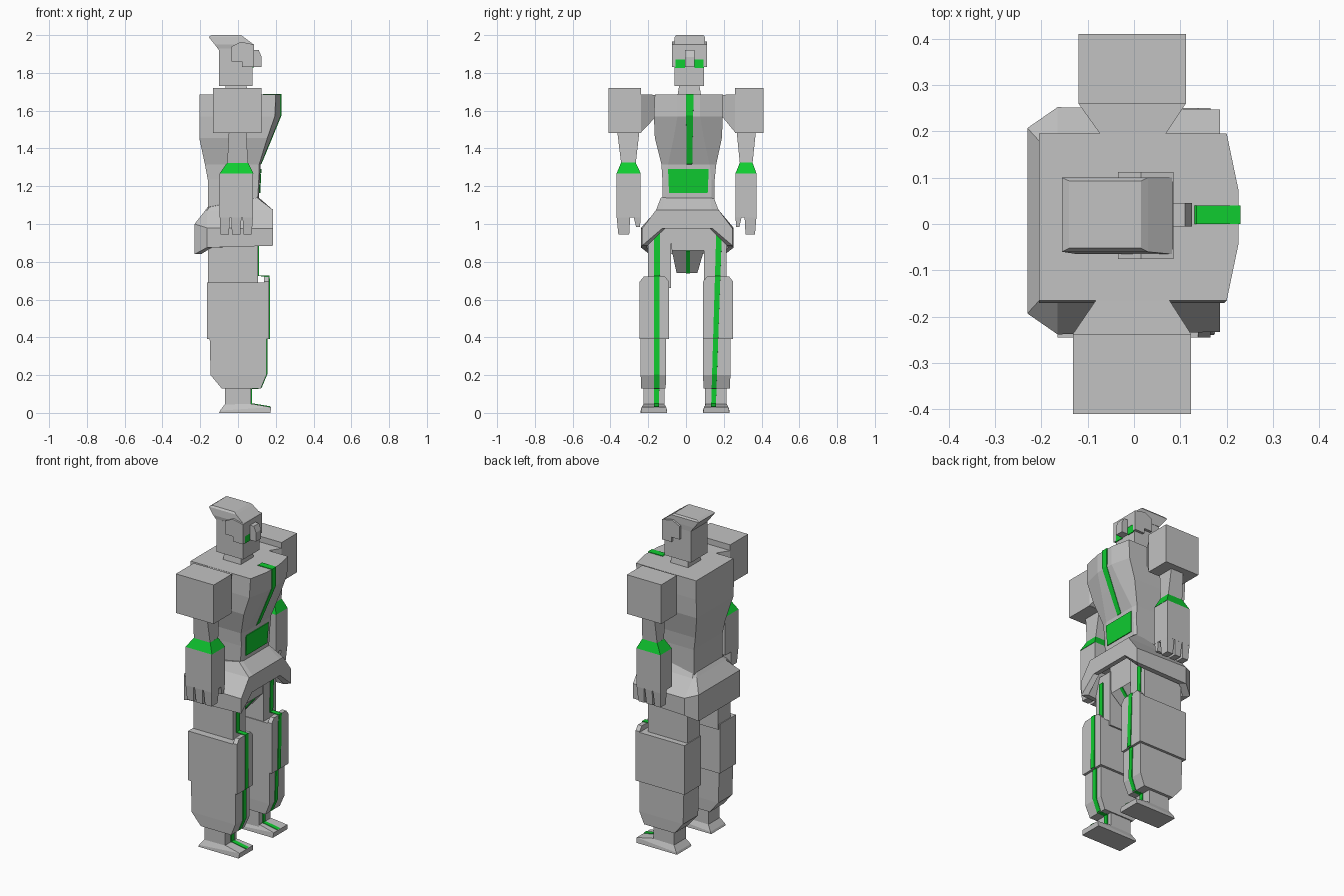
import bpy, bmesh


def material(name, rgb):
    m = bpy.data.materials.new(name)
    m.diffuse_color = (*rgb, 1)
    return m


GREY = material("armour grey", (0.54, 0.54, 0.54))
GREEN = material("glow green", (0.005, 0.61, 0.03))


def loft(name, rings, mat=GREY, f=None):
    """Skin a closed solid through rings of equal point count."""
    bm = bmesh.new()
    vs = [[bm.verts.new(f(*p) if f else p) for p in r] for r in rings]
    n = len(rings[0])
    for a, b in zip(vs, vs[1:]):
        for i in range(n):
            j = (i + 1) % n
            bm.faces.new((a[i], a[j], b[j], b[i]))
    bm.faces.new(vs[0][::-1])
    bm.faces.new(vs[-1])
    bmesh.ops.recalc_face_normals(bm, faces=bm.faces)
    me = bpy.data.meshes.new(name)
    bm.to_mesh(me)
    bm.free()
    me.materials.append(mat)
    ob = bpy.data.objects.new(name, me)
    bpy.context.collection.objects.link(ob)
    return ob


def rect(z, x0, x1, y0, y1):
    return [(x0, y0, z), (x1, y0, z), (x1, y1, z), (x0, y1, z)]


def block(name, *sections, mat=GREY, f=None):
    """Stack of rectangles, each (z, x0, x1, y0, y1)."""
    return loft(name, [rect(*s) for s in sections], mat, f)


def box(name, x, y, z, mat=GREY, f=None):
    return block(name, (z[0], *x, *y), (z[1], *x, *y), mat=mat, f=f)


def prism(name, pts, y0, y1):
    """Side profile in x, z extruded across y."""
    return loft(name, [[(x, y, z) for x, z in pts] for y in (y0, y1)])


def ribbon(name, path, top, bottom, dx=0.005, dz=0.004):
    """Thin green stripe along an x, z path; y span runs from top to bottom."""
    za, zb = path[0][1], path[-1][1]
    rings = []
    for x, z in path:
        t = (za - z) / (za - zb)
        y0, y1 = (a + (b - a) * t for a, b in zip(top, bottom))
        rings.append([(x, y0, z), (x, y1, z), (x + dx, y1, z + dz), (x + dx, y0, z + dz)])
    loft(name, rings, GREEN)


# Torso: six-sided sections with a bulging chest
def torso_ring(z, xb, xs, xf, y0, y1, w):
    c = 0.015
    return [(xb, y0, z), (xs, y0, z), (xf, c - w, z), (xf, c + w, z), (xs, y1, z), (xb, y1, z)]


loft("torso", [torso_ring(*s) for s in (
    (1.07, -.16, .10, .108, -.125, .15, .12),
    (1.235, -.16, .11, .116, -.125, .152, .12),
    (1.315, -.175, .112, .12, -.13, .16, .11),
    (1.455, -.205, .155, .178, -.165, .19, .08),
    (1.57, -.205, .195, .225, -.17, .195, .06),
    (1.685, -.205, .20, .225, -.165, .195, .06))])
ribbon("chest_stripe", [(.13, 1.685), (.225, 1.684), (.225, 1.57), (.178, 1.455), (.12, 1.315)],
       (0, .04), (.003, .033))
ribbon("belly_panel", [(.119, 1.29), (.113, 1.165)], (-.095, .12), (-.09, .115), dz=0)


# Hip skirt: flared, hollow underneath, raised at the front centre
def skirt_ring(half):
    c = 0.007
    return [(x, c + y, z) for x, y, z in half] + [(x, c - y, z) for x, y, z in half[::-1]]


hem = [(.185, .135, .975), (.185, .24, .885), (-.165, .245, .875), (-.23, .2, .84)]
loft("hip_skirt", [skirt_ring(h) for h in (
    [(.11, .12, 1.14), (.10, .14, 1.14), (-.15, .14, 1.09), (-.16, .12, 1.09)],
    [(.185, .13, 1.075), (.185, .165, 1.075), (-.165, .165, 1.07), (-.175, .14, 1.07)],
    [(.185, .14, 1.04), (.185, .24, .975), (-.165, .245, .98), (-.23, .2, 1.0)],
    hem,
    [(x * .85, y * .88, z) for x, y, z in hem],
    [(x * .8, y * .7, 1.03) for x, y, z in hem])])
block("pelvis", (.74, -.08, 0, -.05, .06), (.86, -.14, .10, -.075, .095), (1.04, -.14, .10, -.09, .10))
ribbon("pelvis_stripe", [(.10, .86), (0, .74)], (0, .02), (0, .02), .004, -.003)

# Neck, head and flared crest
block("neck", (1.68, -.07, .05, -.045, .08), (1.74, -.065, .045, -.035, .07))
box("head", (-.10, .078), (-.062, .096), (1.73, 1.93))
block("head_crest", (1.92, -.10, .08, -.06, .098), (1.95, -.123, .083, -.065, .10),
      (1.99, -.155, .03, -.06, .10), (2.0, -.14, .015, -.052, .093))
box("brow", (.02, .085), (-.072, .11), (1.87, 1.95))
for side, y0, y1 in (("left", .092, .112), ("right", -.075, -.055)):
    prism(side + "_helmet_plate", [(-.035, 1.86), (.02, 1.86), (.02, 1.83), (.085, 1.83),
                                   (.085, 1.95), (.015, 1.965), (-.035, 1.94)], y0, y1)
prism("nose_guard", [(.07, 1.83), (.125, 1.83), (.125, 1.885), (.11, 1.92), (.07, 1.92)], -.005, .045)
for side, y in (("left", (.045, .095)), ("right", (-.062, -.005))):
    box(side + "_eye", (.076, .083), y, (1.825, 1.87), GREEN)


# Arms: modelled on +y, the other one is mirrored and slightly broader
def keep(x, y, z):
    return (x, y, z)


def other(x, y, z):
    return (x * 1.1, -(.41 - (.41 - y) * 1.15), z)


for side, f in (("left", keep), ("right", other)):
    box(side + "_shoulder", (-.12, .112), (.26, .41), (1.482, 1.72), f=f)
    loft(side + "_shoulder_joint", [
        [(-.12, .26, 1.485), (.112, .26, 1.485), (.112, .26, 1.685), (-.12, .26, 1.685)],
        [(-.07, .19, 1.57), (.065, .19, 1.57), (.065, .19, 1.684), (-.07, .19, 1.684)]], f=f)
    block(side + "_upper_arm", (1.32, -.052, .048, .285, .352), (1.49, -.044, .04, .268, .37), f=f)
    block(side + "_cuff", (1.268, -.088, .074, .262, .373), (1.325, -.052, .048, .285, .352),
          mat=GREEN, f=f)
    box(side + "_forearm", (-.088, .072), (.262, .373), (1.035, 1.268), f=f)
    for i in range(3):
        x = -.088 + i * .055
        block(side + "_finger_%d" % (i + 1), (.945, x + .004, x + .044, .315, .365),
              (1.04, x, x + .05, .31, .373), f=f)
    block(side + "_thumb", (.985, .03, .068, .265, .283), (1.04, .02, .072, .262, .295), f=f)

# Legs: y spans differ a little from side to side
LEGS = {
    "left": dict(thigh=(.095, .215), knee=(.09, .25), shin=(.09, .235), ankle=(.10, .215),
                 foot=(.09, .23), top=(.16, .19), end=(.133, .158)),
    "right": dict(thigh=(-.20, -.08), knee=(-.245, -.09), shin=(-.24, -.105), ankle=(-.225, -.115),
                  foot=(-.24, -.10), top=(-.17, -.138), end=(-.17, -.142)),
}
for side, L in LEGS.items():
    box(side + "_thigh", (-.16, .105), L["thigh"], (.66, 1.0))
    a, b = L["knee"]
    box(side + "_knee_armour", (-.165, .165), (a, b), (.39, .69))
    loft(side + "_knee_cap", [[(x, a, .68), (x, b, .68), (x, b, .695), (x, b - .022, .722),
                               (x, a + .022, .722), (x, a, .695)] for x in (.138, .165)])
    a, b = L["shin"]
    block(side + "_shin", (.128, -.085, .12, a + .003, b - .003), (.2, -.145, .15, a, b),
          (.4, -.15, .15, a, b))
    box(side + "_ankle", (-.07, .07), L["ankle"], (.03, .14))
    a, b = L["foot"]
    loft(side + "_foot", [
        rect(0, -.10, .172, a, b),
        [(-.095, a, .012), (.175, a + .005, .03), (.175, b - .005, .03), (-.095, b, .012)],
        [(-.07, a + .015, .045), (.08, a + .015, .047), (.08, b - .015, .047), (-.07, b - .015, .045)]])
    ribbon(side + "_leg_stripe", [
        (.105, .95), (.105, .724), (.163, .722), (.165, .39), (.15, .39), (.15, .2), (.12, .128),
        (.07, .127), (.07, .047), (.17, .03)], L["top"], L["end"])
